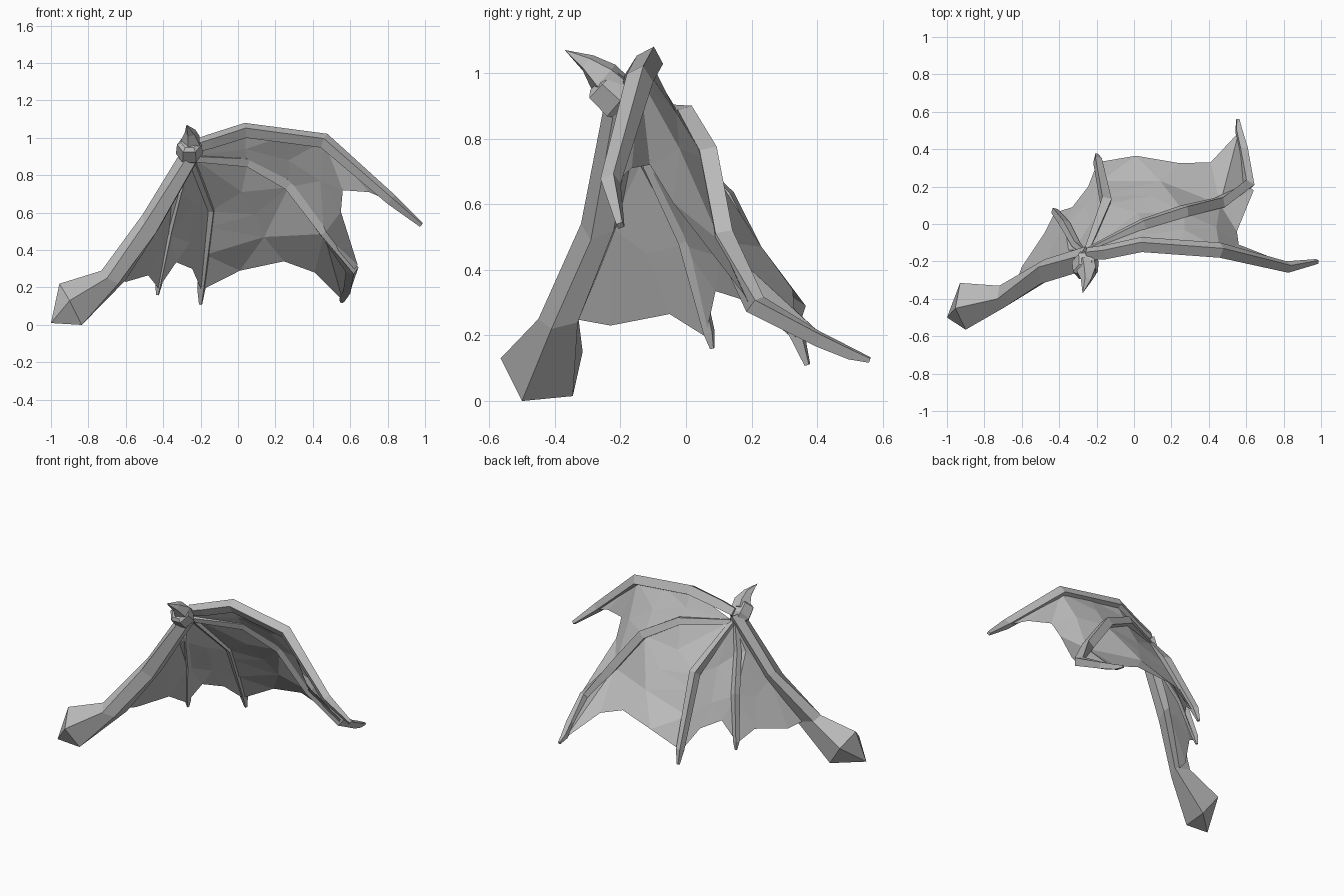
import bpy, bmesh, math
from mathutils import Vector

cube = bpy.data.objects.get("Cube")
if cube:
    bpy.data.objects.remove(cube, do_unlink=True)

grey = bpy.data.materials.new("stone_grey")
grey.use_nodes = True
grey.diffuse_color = (0.5, 0.5, 0.5, 1)
grey.node_tree.nodes["Principled BSDF"].inputs["Base Color"].default_value = (0.5, 0.5, 0.5, 1)


def finish(bm, name):
    """Turn a bmesh into a flat shaded object."""
    mesh = bpy.data.meshes.new(name)
    bm.to_mesh(mesh)
    bm.free()
    mesh.materials.append(grey)
    obj = bpy.data.objects.new(name, mesh)
    bpy.context.scene.collection.objects.link(obj)
    return obj


def loft(name, rings):
    """Skin closed rings of equal count; a ring of one point makes a tip."""
    bm = bmesh.new()
    loops = [[bm.verts.new(p) for p in ring] for ring in rings]
    for a, b in zip(loops, loops[1:]):
        count = max(len(a), len(b))
        for i in range(count):
            j = (i + 1) % count
            if len(a) == 1:
                bm.faces.new((a[0], b[i], b[j]))
            elif len(b) == 1:
                bm.faces.new((a[i], a[j], b[0]))
            else:
                bm.faces.new((a[i], a[j], b[j], b[i]))
    for end in (loops[0], loops[-1]):
        if len(end) > 2:
            bm.faces.new(end)
    bmesh.ops.recalc_face_normals(bm, faces=bm.faces)
    return finish(bm, name)


def tube(name, path, radii, up=(0, 0, 1), sides=4, phase=0.0):
    """Faceted bar along a path; a zero radius makes a point."""
    pts = [Vector(p) for p in path]
    rings = []
    for i, (p, r) in enumerate(zip(pts, radii)):
        if r == 0:
            rings.append([p])
            continue
        ahead = pts[min(i + 1, len(pts) - 1)] - p
        behind = p - pts[max(i - 1, 0)]
        tangent = (ahead.normalized() + behind.normalized()).normalized()
        side = tangent.cross(Vector(up)).normalized()
        top = side.cross(tangent)
        angles = [phase + math.tau * k / sides for k in range(sides)]
        rings.append([p + r * (math.cos(a) * side + math.sin(a) * top) for a in angles])
    return loft(name, rings)


def seat(path):
    """Line just inside a bone, where the membrane is attached."""
    return [Vector(p) - Vector((0, .01, .014)) for p in path]


def panel(name, rows):
    """Membrane sheet: rows of points from the wrist out to the scalloped edge."""
    bm = bmesh.new()
    lines = [[bm.verts.new(p) for p in row] for row in rows]
    for a, b in zip(lines, lines[1:]):
        i = j = 0
        while i < len(a) - 1 or j < len(b) - 1:
            # take the shorter of the two possible diagonals
            step_a = (a[i + 1].co - b[j].co).length if i < len(a) - 1 else math.inf
            step_b = (a[i].co - b[j + 1].co).length if j < len(b) - 1 else math.inf
            if step_b <= step_a:
                bm.faces.new((a[i], b[j], b[j + 1]))
                j += 1
            else:
                bm.faces.new((a[i], b[j], a[i + 1]))
                i += 1
    bmesh.ops.recalc_face_normals(bm, faces=bm.faces)
    return finish(bm, name)


# Upper arm with a swollen shoulder end
shoulder = [(-.955, -.45, .22), (-.9, -.565, .13), (-.835, -.5, 0), (-.835, -.345, .015), (-.93, -.315, .15)]
elbow = [(-.73, -.4, .29), (-.7, -.45, .25), (-.64, -.41, .22), (-.6, -.33, .24), (-.72, -.33, .27)]
forearm = [(-.51, -.23, .59), (-.5, -.32, .54), (-.44, -.29, .49), (-.42, -.22, .52), (-.48, -.19, .58)]
wrist_end = [(-.29, -.17, .95), (-.27, -.25, .9), (-.22, -.22, .88), (-.21, -.16, .89), (-.26, -.12, .94)]
loft("arm", [[(-1, -.5, .01)], shoulder, elbow, forearm, wrist_end])

# Wrist collar and the curved thumb claw
tube("wrist_collar", [(-.26, -.175, .895), (-.26, -.2, .915), (-.26, -.255, .965), (-.26, -.265, .975)],
     [.05, .072, .066, .045], sides=6)
tube("thumb_claw", [(-.255, -.21, .95), (-.25, -.25, .985), (-.255, -.3, 1.03), (-.275, -.37, 1.07)],
     [.055, .056, .03, 0], sides=5)

# Four finger bones
wrist = (-.25, -.14, .9)
finger_1 = [(-.25, -.16, .95), (-.15, -.15, .98), (.04, -.11, 1.04), (.46, -.14, .985),
            (.82, -.23, .67), (.98, -.2, .535)]
finger_2 = [(-.24, -.14, .89), (.05, 0, .872), (.27, .07, .75), (.46, .115, .5),
            (.61, .21, .295), (.585, .4, .19), (.56, .5, .145), (.555, .56, .125)]
finger_3 = [(-.25, -.14, .89), (-.15, .12, .62), (-.195, .34, .2), (-.2, .37, .11)]
finger_4 = [(-.265, -.15, .88), (-.31, -.11, .72), (-.37, 0, .49), (-.425, .07, .21), (-.43, .08, .16)]
tube("finger_one", finger_1, [.035, .04, .042, .042, .032, .014], phase=.3)
tube("finger_two", finger_2, [.022, .033, .038, .038, .036, .028, .022, .01], phase=.5)
tube("finger_three", finger_3, [.02, .036, .026, .01], up=(0, 1, 0), phase=.5)
tube("finger_four", finger_4, [.016, .024, .028, .02, .008], up=(0, 1, 0), phase=.5)

# Membrane between the bones
line_2, line_3, line_4 = seat(finger_2), seat(finger_3), seat(finger_4)
upper_3 = line_3[1].lerp(line_3[2], .2)
lower_3 = line_3[1].lerp(line_3[2], .55)

panel("membrane_outer", [
    [wrist],
    [finger_1[2], (.04, -.06, .94), line_2[1]],
    [(.25, -.12, 1.01), (.27, -.03, .88), line_2[2]],
    [finger_1[3], (.44, -.02, .77), line_2[3]],
    [(.82, -.22, .66), (.7, -.165, .71), (.56, -.11, .72), (.55, -.04, .605), (.64, .18, .32), line_2[4]]])
panel("membrane_middle", [
    [wrist],
    [line_2[1], (.02, .06, .71), line_3[1]],
    [line_2[2], (.09, .15, .59), upper_3],
    [line_2[3], (.14, .23, .47), lower_3],
    [line_2[4], line_2[5], line_2[6], (.41, .33, .28),
     (.245, .325, .34), (.01, .365, .29), line_3[2]]])
panel("membrane_inner", [
    [wrist],
    [line_3[1], (-.235, .0, .64), line_4[1]],
    [lower_3, (-.26, .1, .44), line_4[2]],
    [line_3[2], (-.245, .2, .3), (-.33, .09, .335), line_4[3]]])
panel("membrane_arm", [
    [wrist],
    [line_4[1], (-.35, -.14, .72), (-.37, -.19, .7)],
    [line_4[2], (-.44, -.12, .45), (-.47, -.23, .53)],
    [line_4[3], (-.48, -.05, .265), (-.6, -.23, .23), (-.64, -.34, .25)]])
